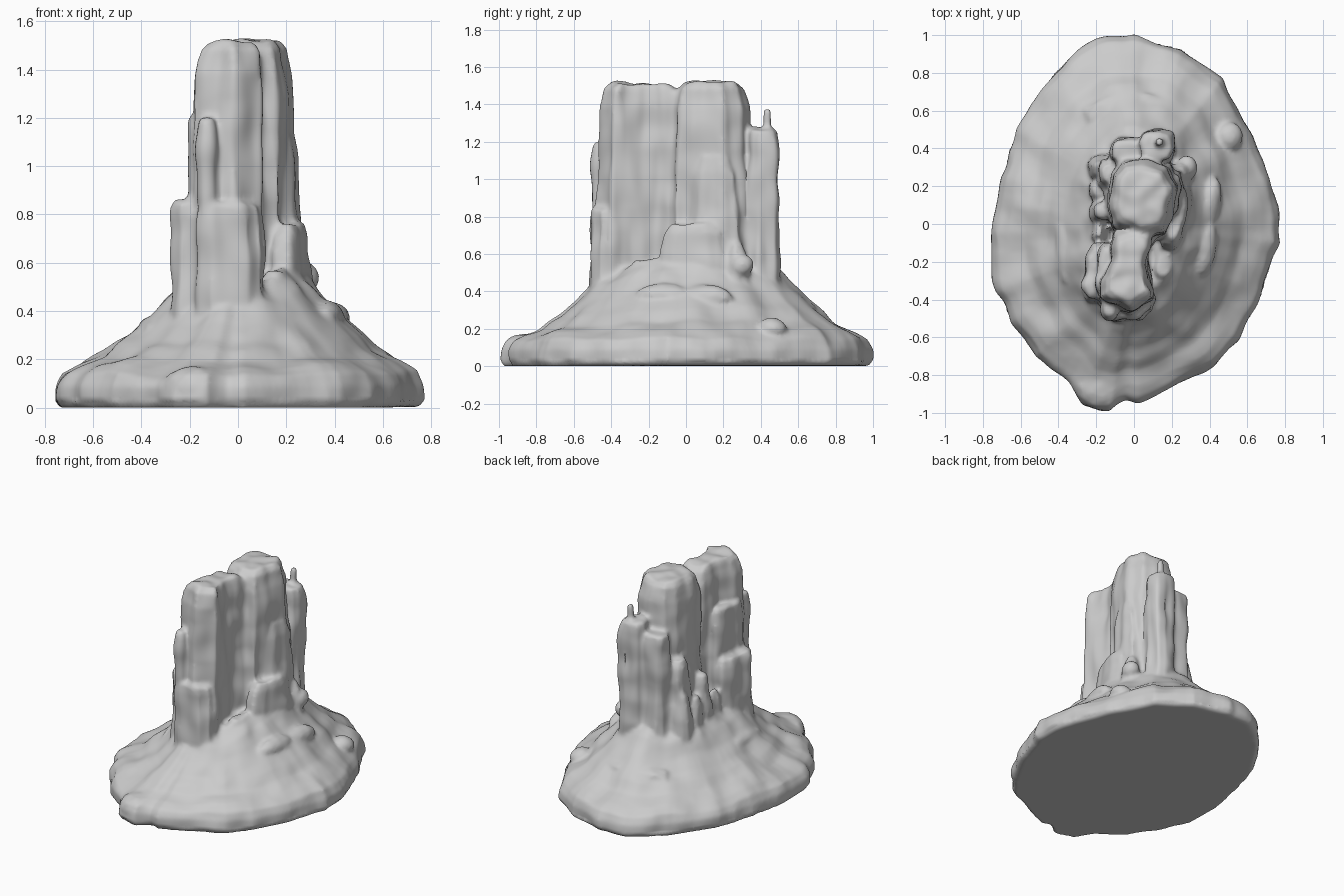
import bpy, bmesh, math
from mathutils import Vector, noise

if "Cube" in bpy.data.objects:
    bpy.data.objects.remove(bpy.data.objects["Cube"])

parts = []


def loft(name, rings):
    """Closed solid through a stack of equally sized point rings."""
    bm = bmesh.new()
    loops = [[bm.verts.new(p) for p in ring] for ring in rings]
    n = len(loops[0])
    for a, b in zip(loops, loops[1:]):
        for i in range(n):
            bm.faces.new((a[i], a[(i + 1) % n], b[(i + 1) % n], b[i]))
    bm.faces.new(loops[0][::-1])
    bm.faces.new(loops[-1])
    bmesh.ops.recalc_face_normals(bm, faces=bm.faces)
    me = bpy.data.meshes.new(name)
    bm.to_mesh(me)
    bm.free()
    ob = bpy.data.objects.new(name, me)
    bpy.context.collection.objects.link(ob)
    parts.append(ob)
    return ob


def pillar(name, outline, top, spread=1.12, base=0.1, tilt=0.0, cap=0.1, worn=.78):
    """Rock column: outline near the top, widening downward, worn cap."""
    c = sum((Vector(p) for p in outline), Vector((0, 0))) / len(outline)
    rings = []
    for z, s in ((base, spread), ((base + top) / 2, (1 + spread) / 2),
                 (top - cap, 1), (top - cap * .25, (1 + worn * 2) / 3 + .07), (top, worn)):
        rings.append([((x - c.x) * s + c.x, (y - c.y) * s + c.y,
                       z + (tilt * (y - c.y) if z > top - cap * 1.5 else 0))
                      for x, y in outline])
    return loft(name, rings)


def block(name, x, y, w, d, top, rot=0, spread=1.1, base=0.1, cap=0.06, worn=.78):
    """Pillar with a chamfered rectangular section."""
    k, r = .55, math.radians(rot)
    pts = []
    for a, b in ((1, -k), (1, k), (k, 1), (-k, 1), (-1, k), (-1, -k), (-k, -1), (k, -1)):
        a, b = a * w / 2, b * d / 2
        pts.append((x + a * math.cos(r) - b * math.sin(r), y + a * math.sin(r) + b * math.cos(r)))
    return pillar(name, pts, top, spread, base, 0, cap, worn)


def boulder(name, loc, size, rot=0):
    bpy.ops.mesh.primitive_ico_sphere_add(subdivisions=2, radius=1, location=loc,
                                          rotation=(0, 0, math.radians(rot)))
    ob = bpy.context.object
    ob.name = name
    ob.scale = size
    parts.append(ob)


# Talus skirt: irregular oval rim rising to the foot of the tower
rim = [(.77, -.1), (.75, .15), (.68, .33), (.6, .52), (.47, .77), (.25, .92), (0, 1), (-.2, .99),
       (-.35, .88), (-.49, .72), (-.62, .5), (-.7, .25), (-.76, -.05), (-.75, -.3), (-.65, -.52),
       (-.52, -.7), (-.34, -.84), (-.27, -.96), (-.13, -.99), (-.04, -.93), (.02, -.95), (.2, -.87),
       (.43, -.75), (.58, -.56), (.68, -.37)]
dense = []
for i, p in enumerate(rim):
    q = rim[(i + 1) % len(rim)]
    for f in (0, .25, .5, .75):
        v = Vector(p).lerp(Vector(q), f)
        dense.append(v * (1 + .02 * noise.noise((v.x * 9, v.y * 9, 0))))
profile = ((.04, 0), (0, .03), (.005, .09), (.06, .14), (.18, .175), (.38, .215), (.5, .265),
           (.62, .30), (.8, .38), (.95, .47), (1.15, .55))
rings = []
for u, z in profile:
    ring = []
    for v in dense:
        a = math.atan2(v.y / .97, v.x / .77)
        foot = Vector((.27 * math.cos(a), .49 * math.sin(a)))
        p = v.lerp(foot, u)
        # higher bank on the right, lower at the front
        h = z + max(0, math.cos(a - .5)) * .065 * min(1, u * 1.4) - max(0, -math.sin(a)) * .04 * u
        if z > .1:
            h += .03 * noise.noise((v.x * 4, v.y * 4, u * 2))
        ring.append((p.x, p.y, h))
    rings.append(ring)
loft("talus_skirt", rings)

# Two main caps of the tower
pillar("back_tower", [(.22, .2), (.17, .3), (.05, .34), (-.06, .33), (-.11, .26), (-.13, .12),
                      (-.1, 0), (.03, -.07), (.16, -.04), (.19, .08)], 1.52, 1.22, cap=.14, worn=.72)
pillar("front_tower", [(.1, -.04), (0, 0), (-.1, -.05), (-.11, -.2), (-.17, -.3), (-.18, -.39),
                       (-.02, -.47), (.1, -.39), (.075, -.28), (.07, -.15)], 1.51, 1.12,
       tilt=-.03, cap=.13, worn=.72)

# Columns clustered around the main towers
block("back_column", .12, .41, .18, .17, 1.27, 15, 1.05)
block("back_left_column", -.04, .38, .17, .15, 1.2, -5, 1.1)
block("back_spire", .135, .435, .045, .045, 1.375, 0, 1.2, base=1.1)
block("left_front_column", -.15, -.24, .1, .26, 1.2, -10, 1.1, cap=.16)
block("left_front_shoulder", -.185, -.26, .15, .3, .86, -8, 1.05)
block("front_step", -.04, -.42, .27, .18, .85, 4, 1.1)
block("front_rib", -.13, -.45, .07, .09, 1.2, 10, 1.2, cap=.15)
block("left_middle_column", -.12, .27, .15, .16, 1.0, 8, 1.2, cap=.2, worn=.6)

# Low pinnacles leaning on the left face
for i, (y, w, top) in enumerate(((.3, .14, .8), (.17, .12, .7), (.07, .13, .82), (-.04, .1, .68))):
    block(f"left_pinnacle_{i + 1}", -.165 - .02 * (i % 2), y, w, .12, top, 12 * (-1) ** i, 1.4,
          cap=.2, worn=.45)

# Slabs stepping down the right face
block("right_upper_slab", .19, .15, .12, .28, 1.12, -12, 1.3, cap=.35, worn=.55)
block("right_lower_slab", .215, .04, .13, .36, .76, -12, 1.25, cap=.2, worn=.62)
block("right_front_slab", .16, -.22, .09, .14, .56, -15, 1.3, cap=.12)
block("right_back_slab", .24, .27, .14, .14, .66, 20, 1.4, cap=.2, worn=.5)

# Fallen boulders and ledges on the skirt
boulder("right_boulder", (.37, -.12, .375), (.065, .16, .07), -8)
boulder("right_upper_boulder", (.28, .3, .54), (.06, .06, .06))
boulder("right_rim_boulder", (.5, .46, .2), (.08, .08, .06))
boulder("right_ledge", (.39, .1, .36), (.07, .16, .08), -15)
boulder("left_ledge", (-.36, -.12, .31), (.06, .22, .07))
boulder("back_ledge", (0, .56, .29), (.28, .15, .08))
boulder("front_rim_boulder", (-.18, -.86, .09), (.13, .13, .09))

# Fuse all parts into one worn rock surface
bpy.ops.object.select_all(action='DESELECT')
for ob in parts:
    ob.select_set(True)
bpy.context.view_layer.objects.active = parts[0]
bpy.ops.object.transform_apply(location=True, rotation=True, scale=True)
bpy.ops.object.join()
rock = bpy.context.object
rock.name = "rock_butte"
mod = rock.modifiers.new("fuse", 'REMESH')
mod.mode, mod.voxel_size = 'VOXEL', .014
bpy.ops.object.modifier_apply(modifier=mod.name)
mod = rock.modifiers.new("wear", 'SMOOTH')
mod.factor, mod.iterations = .5, 3
bpy.ops.object.modifier_apply(modifier=mod.name)

# Weathering: vertical fluting on the tower, soft lumps on the skirt
# (read every position and normal first, write them back in one go)
samples = [(v.co.copy(), v.normal.copy()) for v in rock.data.vertices]
coords = []
for p, n in samples:
    if p.z > .03:
        t = min(1, max(0, (p.z - .4) / .2))
        flute = noise.noise((p.x * 12, p.y * 12, p.z * 2))
        lump = noise.noise((p.x * 7, p.y * 7, p.z * 7))
        p = p + Vector((n.x, n.y, n.z * .8)) * (.018 * flute * t + .014 * lump)
    coords.extend((p.x, p.y, max(0, p.z)))
rock.data.vertices.foreach_set("co", coords)
rock.data.update()
bpy.ops.object.shade_smooth()
